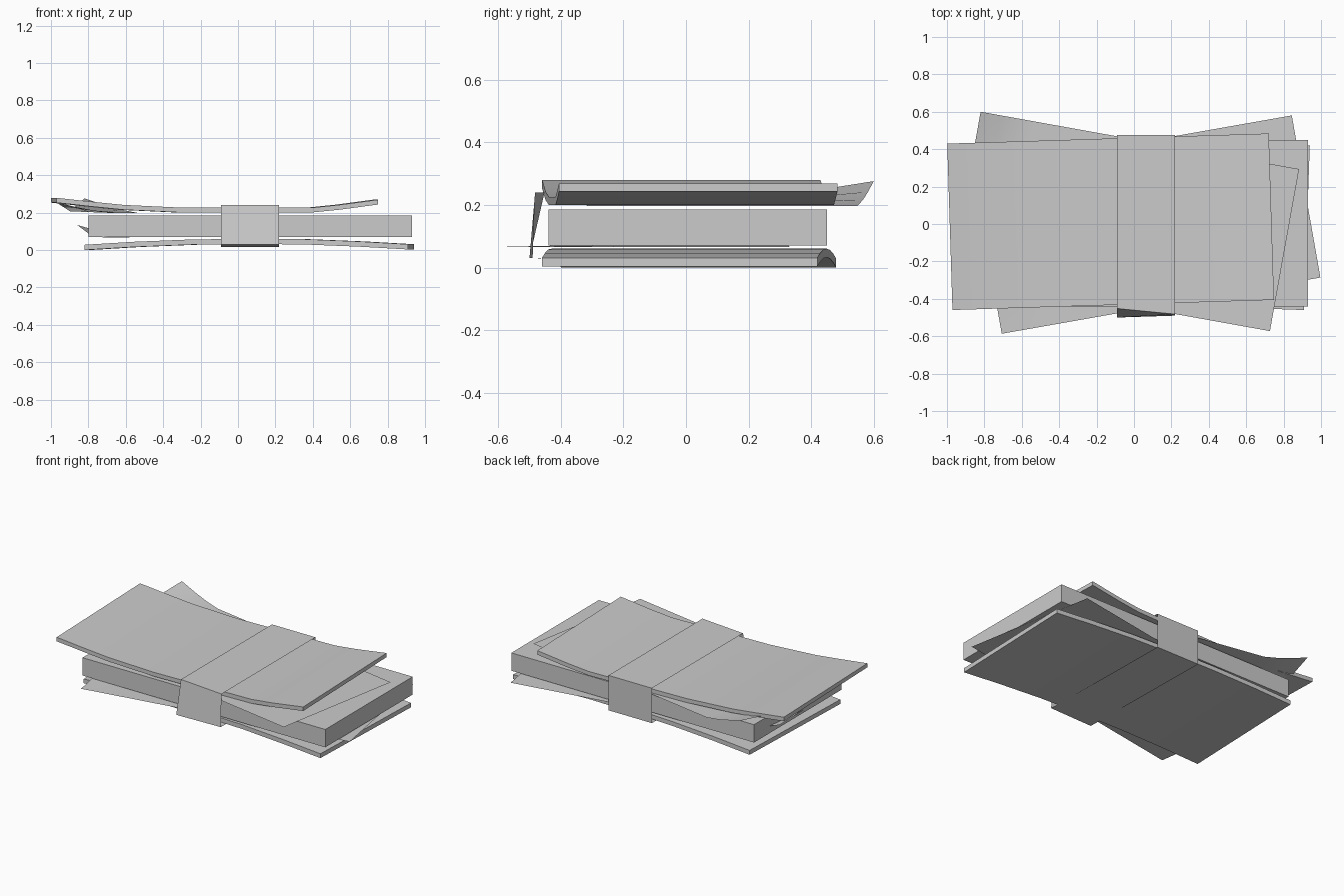
import bpy, bmesh, math
from mathutils import Vector

cube = bpy.data.objects.get("Cube")
if cube:
    bpy.data.objects.remove(cube)

paper = bpy.data.materials.new("paper_grey")
paper.use_nodes = True
GREY = (0.6, 0.6, 0.6, 1)
paper.diffuse_color = GREY
paper.node_tree.nodes["Principled BSDF"].inputs["Base Color"].default_value = GREY


def finish(name, bm):
    mesh = bpy.data.meshes.new(name)
    bm.to_mesh(mesh)
    bm.free()
    mesh.materials.append(paper)
    obj = bpy.data.objects.new(name, mesh)
    bpy.context.collection.objects.link(obj)
    bpy.ops.object.select_all(action='DESELECT')
    obj.select_set(True)
    bpy.context.view_layer.objects.active = obj
    bpy.ops.object.shade_smooth_by_angle(angle=math.radians(30))
    return obj


def surface(bm, rows):
    """Skin equal-length rows of points with quads."""
    grid = [[bm.verts.new(p) for p in row] for row in rows]
    for a, b in zip(grid, grid[1:]):
        for i in range(len(a) - 1):
            bm.faces.new((a[i], a[i + 1], b[i + 1], b[i]))


def bent_slab(name, centre, angle, profile, width, thick):
    """Packet of notes, bent along its length and turned about z."""
    c, s = math.cos(math.radians(angle)), math.sin(math.radians(angle))
    rows = [[(centre[0] + u * c - v * s, centre[1] + u * s + v * c, z)
             for u, z in profile] for v in (-width / 2, width / 2)]
    bm = bmesh.new()
    surface(bm, rows)
    bottom = bm.faces[:]
    top = bmesh.ops.extrude_face_region(bm, geom=bottom)["geom"]
    bmesh.ops.translate(bm, vec=(0, 0, thick),
                        verts=[g for g in top if isinstance(g, bmesh.types.BMVert)])
    bmesh.ops.recalc_face_normals(bm, faces=bm.faces)
    return finish(name, bm)


def loose_sheet(name, corner, angle, z, lifts):
    """Single note; lifts raise its left end at the back, middle and front."""
    length, width = 1.73, 0.88
    a = math.radians(angle)
    along = Vector((math.cos(a), math.sin(a), 0))
    across = Vector((math.sin(a), -math.cos(a), 0))
    start = Vector((corner[0], corner[1], z))
    rows = []
    for j, lift in reversed(list(enumerate(lifts))):
        rows.append([])
        for t in (0, 0.06, 0.11, 0.17, 0.5, 1):
            rise = lift * max(0, 1 - t / 0.17) ** 1.3
            rows[-1].append(start + along * length * t + across * width * j / 2
                            + Vector((0, 0, rise)))
    bm = bmesh.new()
    surface(bm, rows)
    return finish(name, bm)


# Main stack of notes
bm = bmesh.new()
bmesh.ops.create_cube(bm, size=1)
bmesh.ops.scale(bm, vec=(1.73, 0.89, 0.115), verts=bm.verts)
bmesh.ops.translate(bm, vec=(0.065, 0.005, 0.128), verts=bm.verts)
finish("main_stack", bm)

# Packets curling up above and drooping below
bent_slab("upper_packet", (-0.125, 0.012), 1.8,
          [(-0.86, 0.253), (-0.65, 0.23), (-0.5, 0.215), (-0.18, 0.2),
           (0.5, 0.2), (0.65, 0.215), (0.86, 0.243)], 0.89, 0.026)
bent_slab("lower_packet", (0.06, 0.01), -2,
          [(-0.865, 0), (-0.6, 0.016), (-0.3, 0.028), (0.0, 0.032),
           (0.3, 0.03), (0.6, 0.018), (0.865, 0.003)], 0.88, 0.028)

# Loose notes sticking out
loose_sheet("upper_loose_note", (-0.82, 0.60), -10.2, 0.197, (0.079, 0.01, 0.06))
loose_sheet("lower_loose_note", (-0.86, 0.28), 10, 0.066, (0.068, 0.01, 0))

# Paper band around the middle
bm = bmesh.new()
left = [(-0.09, 0.475, 0.015), (-0.09, -0.5, 0.03), (-0.09, -0.452, 0.24), (-0.09, 0.475, 0.24)]
right = [(0.22, 0.475, 0.015), (0.22, -0.49, 0.03), (0.22, -0.482, 0.24), (0.22, 0.475, 0.24)]
surface(bm, [left + left[:1], right + right[:1]])
bmesh.ops.remove_doubles(bm, verts=bm.verts, dist=0.0001)
bmesh.ops.recalc_face_normals(bm, faces=bm.faces)
finish("paper_band", bm)
